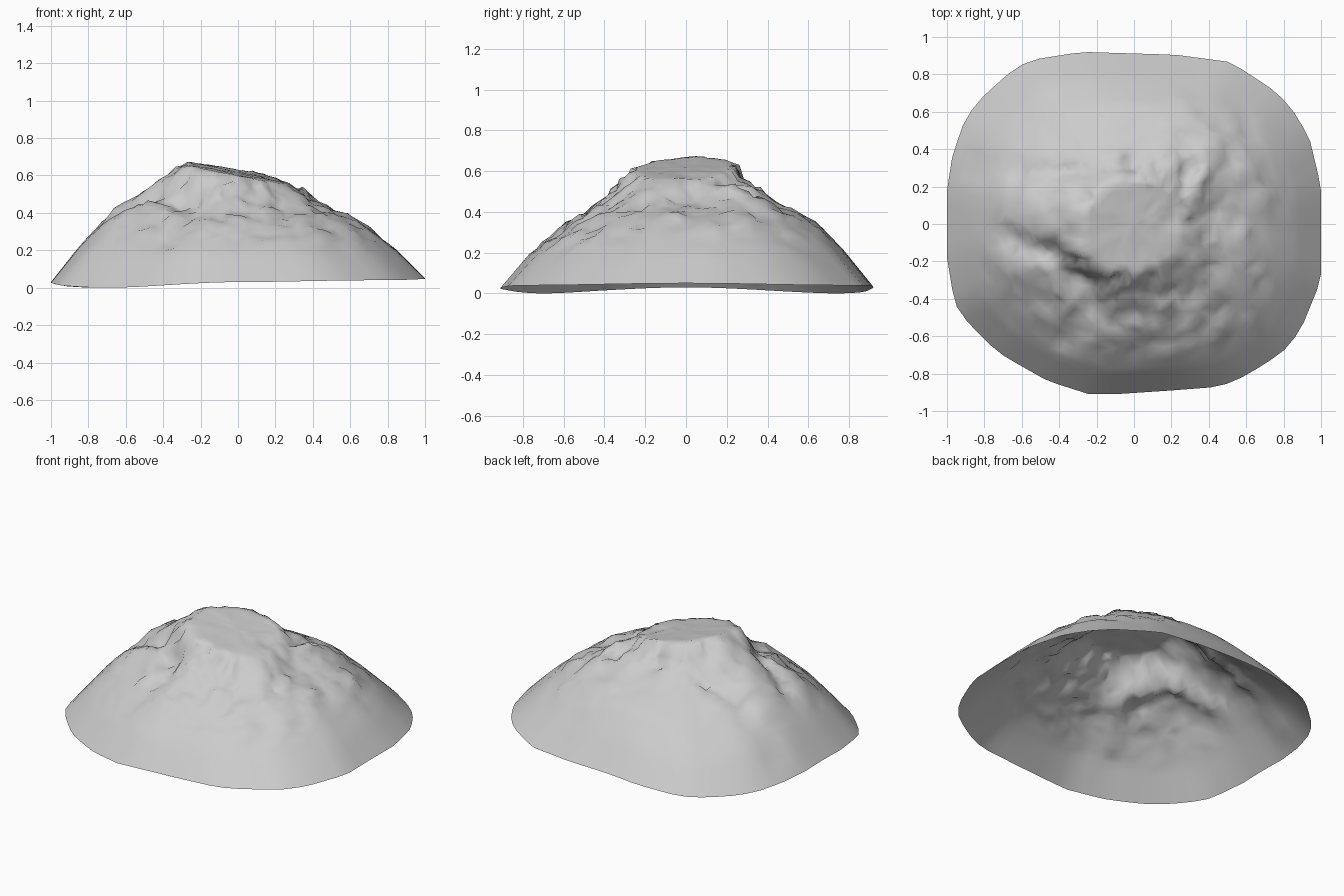
import bpy, bmesh, math
from mathutils import Vector, noise

if "Cube" in bpy.data.objects:
    bpy.data.objects.remove(bpy.data.objects["Cube"])

# Rim outline seen from above, counter-clockwise
RIM = [(1, .02), (1, .2), (.94, .45), (.87, .58), (.77, .7), (.52, .865), (.22, .905), (-.28, .92),
       (-.53, .88), (-.63, .84), (-.8, .69), (-.9, .57), (-.97, .37), (-1, .18), (-1, -.18),
       (-.96, -.42), (-.92, -.49), (-.79, -.63), (-.69, -.71), (-.46, -.84), (-.24, -.91),
       (-.1, -.91), (.2, -.89), (.46, -.87), (.6, -.81), (.79, -.69), (.89, -.57), (1, -.3)]

# Slope heights at these fractions of the way to the rim, for eight headings
T = [.2, .3, .4, .5, .6, .7, .85, 1]
SLOPES = [[.61, .53, .45, .405, .375, .315, .2, .05],     # +x
          [.66, .56, .50, .445, .385, .32, .18, .04],
          [.72, .59, .49, .44, .40, .355, .21, .04],      # +y
          [.72, .6, .5, .43, .37, .3, .17, .0],
          [.76, .65, .59, .51, .45, .385, .22, .03],      # -x
          [.70, .63, .51, .43, .36, .295, .165, .0],
          [.66, .585, .48, .42, .365, .305, .19, .03],    # -y
          [.62, .54, .46, .40, .345, .29, .17, .04]]

# Gullies and ridges: start, end, width, depth (negative = ridge)
CUTS = [((-.72, -.06), (-.45, -.14), .05, .04), ((-.45, -.14), (-.3, -.3), .05, .045),
        ((-.3, -.3), (-.22, -.42), .05, .04),
        ((-.9, .31), (-.35, .27), .03, .03), ((-.35, .27), (0, .3), .03, .035),
        ((.2, .02), (.3, .3), .045, .045), ((.32, .2), (.42, .42), .06, -.03),
        ((-.2, -.3), (-.35, -.62), .04, .035), ((.2, -.3), (.27, -.55), .04, .035),
        ((-.6, .1), (-.32, .05), .07, -.015)]


def lerp(a, b, f):
    return a + (b - a) * f


def rim_point(a):
    d = Vector((math.cos(a), math.sin(a)))
    for i, p in enumerate(RIM):
        p, q = Vector(p), Vector(RIM[(i + 1) % len(RIM)])
        e = q - p
        den = d.cross(e)
        if abs(den) < 1e-9:
            continue
        r, s = p.cross(e) / den, p.cross(d) / den
        if r > 0 and -1e-6 <= s <= 1 + 1e-6:
            return d * r
    return d


def profile(row, t):
    if t <= T[0]:
        return row[0] + (T[0] - t) * .8
    for i in range(len(T) - 1):
        if t <= T[i + 1]:
            return lerp(row[i], row[i + 1], (t - T[i]) / (T[i + 1] - T[i]))
    return row[-1]


def slope(a, t):
    u = (a / (math.pi / 4)) % 8
    i = int(u)
    f = u - i
    f = f * f * (3 - 2 * f)
    return lerp(profile(SLOPES[i % 8], t), profile(SLOPES[(i + 1) % 8], t), f)


def step(a, b, x):
    x = max(0, min(1, (x - a) / (b - a)))
    return x * x * (3 - 2 * x)


def surface(a, t):
    p = rim_point(a) * t
    x, y = p
    cap = min(.615 - .19 * x + .07 * y, .675)
    z = slope(a, t)
    on_cap = z > cap
    z = min(z, cap)
    # Rough rock everywhere except the cap, the lower skirt and the smooth back
    rough = (1 - step(.62, .9, t)) * (.12 if on_cap else 1)
    rough *= 1 - .85 * step(.32, .5, y) * (1 - step(0, .3, x))
    q = Vector((x, y, z))
    n = noise.noise_vector(q * 11) + noise.noise_vector(q * 23) * .6
    for s, e, w, depth in CUTS:
        s, e = Vector(s), Vector(e)
        f = max(0, min(1, (p - s).dot(e - s) / (e - s).length_squared))
        z -= depth * math.exp(-((p - s.lerp(e, f)).length / w) ** 2) * (.25 if on_cap else 1)
    return Vector((x + n.x * .025 * rough, y + n.y * .025 * rough, z + n.z * .03 * rough))


# Mountain shell, open underneath
SEG, RINGS = 72, 26
bm = bmesh.new()
peak = bm.verts.new(surface(0, 0))
rings = [[bm.verts.new(surface(2 * math.pi * k / SEG, j / RINGS)) for k in range(SEG)]
         for j in range(1, RINGS + 1)]
for k in range(SEG):
    n = (k + 1) % SEG
    bm.faces.new((peak, rings[0][k], rings[0][n]))
    for lo, hi in zip(rings, rings[1:]):
        bm.faces.new((lo[k], hi[k], hi[n], lo[n]))
bmesh.ops.triangulate(bm, faces=bm.faces[:])
mesh = bpy.data.meshes.new("mountain")
bm.to_mesh(mesh)
bm.free()
mountain = bpy.data.objects.new("mountain", mesh)
bpy.context.collection.objects.link(mountain)
mesh.shade_smooth()
